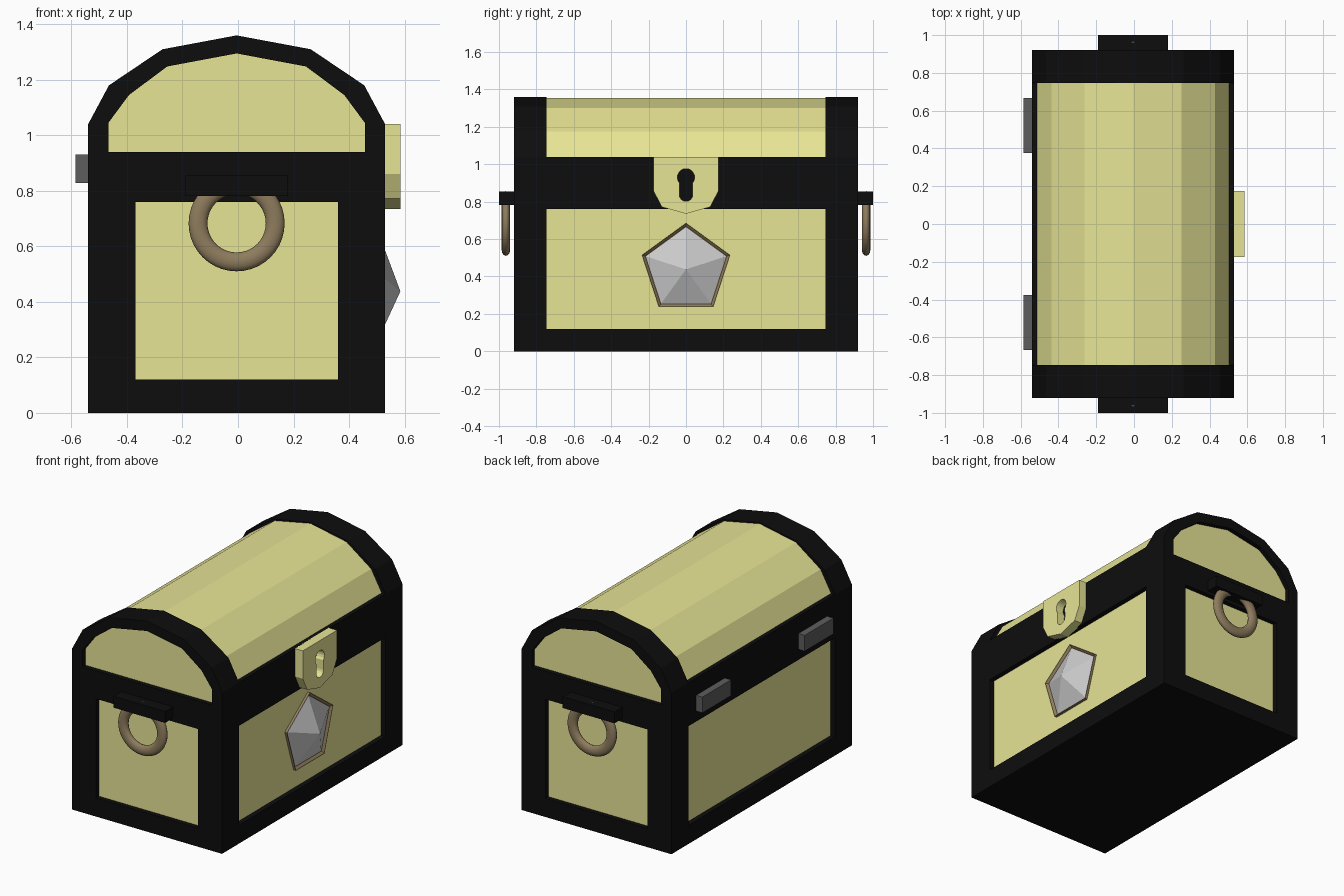
import bpy, bmesh, math

if "Cube" in bpy.data.objects:
    bpy.data.objects.remove(bpy.data.objects["Cube"])

CX = -0.005   # centre of the chest body in x


def material(name, r, g, b):
    m = bpy.data.materials.new(name)
    m.diffuse_color = (r, g, b, 1)
    m.use_nodes = True
    m.node_tree.nodes["Principled BSDF"].inputs["Base Color"].default_value = m.diffuse_color
    return m


YELLOW = material("pale_yellow", 0.80, 0.78, 0.30)
BLACK = material("black_trim", 0.004, 0.004, 0.004)
BRONZE = material("bronze", 0.27, 0.20, 0.11)
IRON = material("iron", 0.11, 0.11, 0.11)
GEM = material("gem_grey", 0.60, 0.60, 0.60)


def finish(bm, name, mat):
    bmesh.ops.recalc_face_normals(bm, faces=bm.faces)
    me = bpy.data.meshes.new(name)
    bm.to_mesh(me)
    bm.free()
    me.materials.append(mat)
    ob = bpy.data.objects.new(name, me)
    bpy.context.collection.objects.link(ob)
    return ob


def prism(name, pts, axis, lo, hi, mat, inset=None):
    """Extrude a profile along x (profile in y,z) or y (profile in x,z)."""
    bm = bmesh.new()
    place = (lambda u, v, t: (t, u, v)) if axis == 'x' else (lambda u, v, t: (u, t, v))
    a = [bm.verts.new(place(u, v, lo)) for u, v in pts]
    b = [bm.verts.new(place(u, v, hi)) for u, v in pts]
    bm.faces.new(a)
    front = bm.faces.new(b)
    n = len(pts)
    for i in range(n):
        j = (i + 1) % n
        bm.faces.new((a[i], a[j], b[j], b[i]))
    if inset:
        bmesh.ops.recalc_face_normals(bm, faces=bm.faces)
        bmesh.ops.inset_region(bm, faces=[front], thickness=inset[0])
        for v in front.verts:
            v.co.x -= inset[1]
    return finish(bm, name, mat)


def box(name, x0, x1, y0, y1, z0, z1, mat):
    return prism(name, [(x0, z0), (x1, z0), (x1, z1), (x0, z1)], 'y', y0, y1, mat)


def arch(half):
    """Mirror a half profile (outside to crown) into a full arch."""
    return [(CX + x, z) for x, z in half] + [(CX - x, z) for x, z in half[::-1] if x > 0]


def regular(n, r, cz):
    return [(r * math.sin(2 * math.pi * i / n), cz + r * math.cos(2 * math.pi * i / n)) for i in range(n)]


X0, X1, Y = CX - 0.535, CX + 0.535, 0.92

# yellow body and lid, set back behind the trim
box("body_panels", X0 + 0.032, X1 - 0.032, -Y + 0.03, Y - 0.03, 0.06, 0.80, YELLOW)
lid = arch([(0.508, 0.90), (0.508, 1.04), (0.433, 1.175), (0.257, 1.302), (0, 1.353)])
prism("lid_panels", lid, 'y', -Y + 0.03, Y - 0.03, YELLOW)

# black base, middle band and rails under the lid
box("base_trim", X0, X1, -Y, Y, 0, 0.12, BLACK)
box("middle_band", X0, X1, -Y, Y, 0.76, 0.94, BLACK)
for side, a, b in (("back", X0, X0 + 0.08), ("front", X1 - 0.08, X1)):
    box(side + "_lid_rail", a, b, -0.75, 0.75, 0.94, 1.04, BLACK)

outer = arch([(0.535, 0.94), (0.535, 1.04), (0.46, 1.18), (0.267, 1.31), (0, 1.36)])
inner = arch([(0.462, 0.94), (0.462, 1.045), (0.388, 1.145), (0.25, 1.248), (0, 1.295)])
for s, end in ((-1, "front"), (1, "rear")):
    y0, y1 = sorted((s * 0.747, s * Y))
    # corner posts and lid arch
    box(end + "_post_left", X0, X0 + 0.17, y0, y1, 0.12, 0.76, BLACK)
    box(end + "_post_right", X1 - 0.17, X1, y0, y1, 0.12, 0.76, BLACK)
    prism(end + "_lid_arch", outer + inner[::-1], 'y', y0, y1, BLACK)
    # handle bracket and ring
    y0, y1 = sorted((s * (Y - 0.01), s * 1.0))
    box(end + "_handle_bracket", CX - 0.185, CX + 0.185, y0, y1, 0.782, 0.855, BLACK)
    bpy.ops.mesh.primitive_torus_add(major_radius=0.139, minor_radius=0.034, major_segments=40,
                                     minor_segments=12, location=(CX, s * 0.963, 0.683),
                                     rotation=(math.pi / 2, 0, 0))
    ring = bpy.context.object
    ring.name = end + "_handle_ring"
    ring.scale.z = 0.68
    ring.data.materials.append(BRONZE)
    bpy.ops.object.shade_smooth()
    # hinge on the back
    y0, y1 = sorted((s * 0.375, s * 0.668))
    box(end + "_hinge", -0.585, X0 + 0.01, y0, y1, 0.828, 0.93, IRON)

# lock plate with a keyhole
plate = prism("lock_plate", [(-0.175, 1.04), (-0.175, 0.86), (-0.13, 0.772), (0, 0.735),
                             (0.13, 0.772), (0.175, 0.86), (0.175, 1.04)], 'x', X1 - 0.005, 0.585, YELLOW)
hole = []
for i in range(15):
    t = math.radians(-41 + 262 * i / 14)
    hole.append((0.046 * math.cos(t), 0.93 + 0.046 * math.sin(t)))
for i in range(9):
    t = math.radians(180 + 180 * i / 8)
    hole.append((0.036 * math.cos(t), 0.838 + 0.036 * math.sin(t)))
cutter = prism("keyhole_cutter", hole, 'x', 0.45, 0.65, YELLOW)
cutter.hide_render = True
mod = plate.modifiers.new("keyhole", 'BOOLEAN')
mod.operation = 'DIFFERENCE'
mod.solver = 'EXACT'
mod.object = cutter
bpy.context.view_layer.objects.active = plate
bpy.ops.object.modifier_apply(modifier=mod.name)
bpy.data.objects.remove(cutter)

# five-sided gem in a bronze setting
prism("gem_setting", regular(5, 0.247, 0.438), 'x', 0.48, 0.515, BRONZE, inset=(0.018, 0.014))
bm = bmesh.new()
rim = [bm.verts.new((0.501, u, v)) for u, v in regular(5, 0.225, 0.438)]
tip = bm.verts.new((0.585, 0, 0.438))
bm.faces.new(rim)
for i in range(5):
    bm.faces.new((rim[i], rim[(i + 1) % 5], tip))
finish(bm, "gem", GEM)
